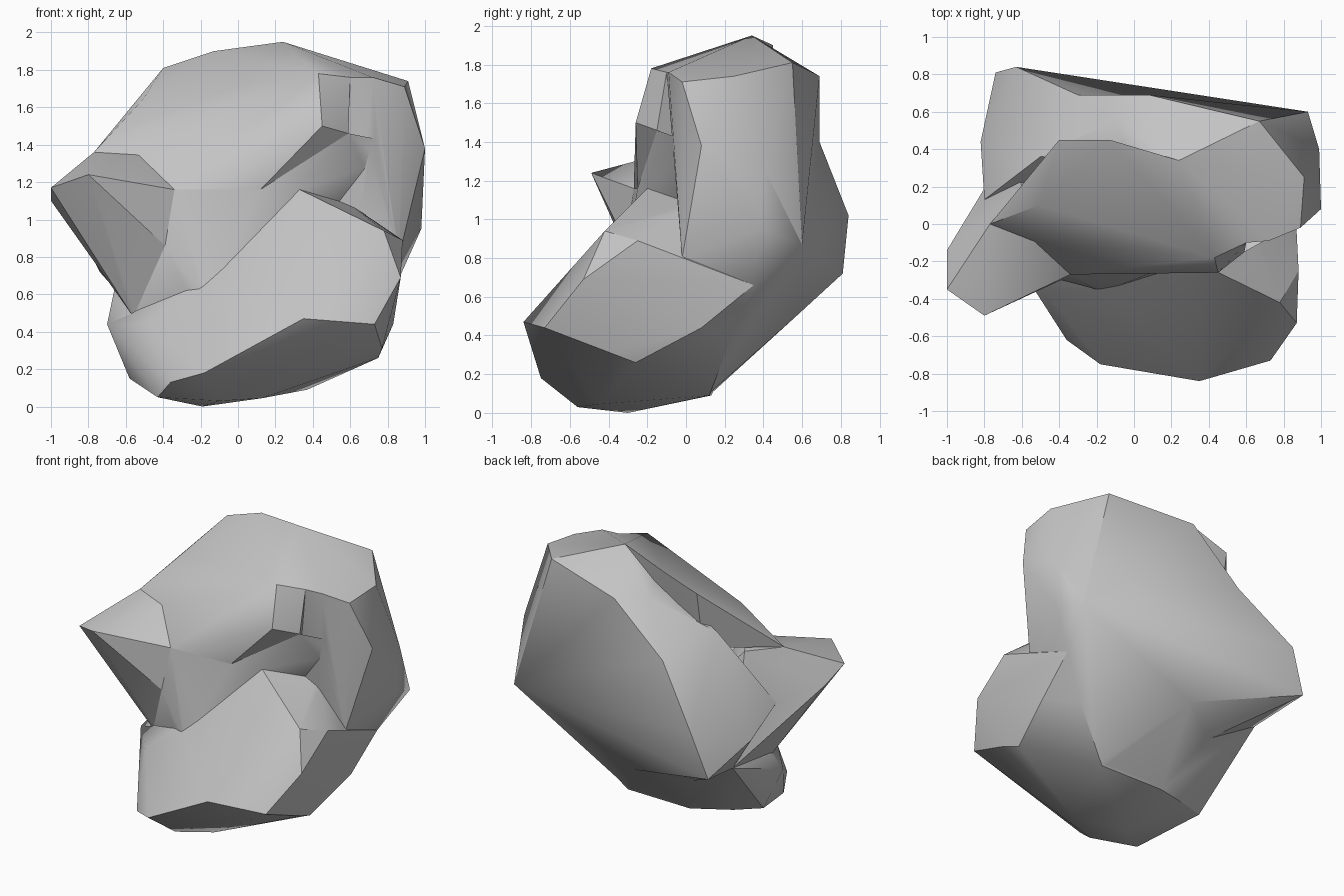
import bpy
import bmesh
import math

# Remove the default object
default_cube = bpy.data.objects.get("Cube")
if default_cube:
    bpy.data.objects.remove(default_cube, do_unlink=True)


def make_material(name, color):
    material = bpy.data.materials.new(name)
    material.use_nodes = True
    material.diffuse_color = color
    shader = material.node_tree.nodes.get("Principled BSDF")
    shader.inputs["Base Color"].default_value = color
    shader.inputs["Roughness"].default_value = 0.9
    return material


def make_chunk(name, corners):
    """Create one convex chunk of stone from its outer corners."""
    bm = bmesh.new()
    for corner in corners:
        bm.verts.new(corner)
    bmesh.ops.convex_hull(bm, input=bm.verts[:])
    loose = [vert for vert in bm.verts if not vert.link_faces]
    bmesh.ops.delete(bm, geom=loose, context="VERTS")
    bmesh.ops.recalc_face_normals(bm, faces=bm.faces[:])
    mesh = bpy.data.meshes.new(name)
    bm.to_mesh(mesh)
    bm.free()
    chunk = bpy.data.objects.new(name, mesh)
    bpy.context.collection.objects.link(chunk)
    return chunk


def fuse_chunks(base, additions):
    """Union the chunks into the base, then remove the spare chunks."""
    for addition in additions:
        union = base.modifiers.new("fuse_" + addition.name, "BOOLEAN")
        union.operation = "UNION"
        union.solver = "EXACT"
        union.object = addition
    depsgraph = bpy.context.evaluated_depsgraph_get()
    fused_mesh = bpy.data.meshes.new_from_object(base.evaluated_get(depsgraph))
    base.modifiers.clear()
    base.data = fused_mesh
    for addition in additions:
        bpy.data.objects.remove(addition, do_unlink=True)


# Broad slab leaning to the back
back_slab = make_chunk("back_slab", [
    (.24, .34, 1.95), (-.1, .56, 1.75), (.08, .69, 1.74), (.67, .55, 1.81),
    (.91, .25, 1.74), (.89, -.02, 1.71), (.72, -.09, 1.76), (.6, -.1, 1.76),
    (1, .08, 1.38), (.99, .4, 1.27), (.98, .38, .95), (.93, .6, .87),
    (.85, .35, .66), (.86, -.02, .8), (.6, .03, 1.08), (-.3, .69, 1.4),
    (-.5, .36, 1.53), (-.8, .13, 1.02), (-.82, .44, .88), (0, .57, .5),
])

# Bulge low on the back
back_bulge = make_chunk("back_bulge", [
    (-.63, .84, 1.02), (-.74, .81, .72), (-.82, .44, .88), (-.66, .42, .63),
    (-.3, .69, 1.4), (-.5, .36, 1.53), (-.8, .13, 1.02),
    (.93, .6, .87), (0, .57, .5), (-.22, .28, .37), (.1, .2, 1.2),
])

# Ramp under the back, running down to the foot
under_ramp = make_chunk("under_ramp", [
    (.93, .6, .87), (.85, .35, .66), (.65, .24, .4), (0, .57, .5),
    (-.22, .28, .37), (-.66, .42, .63), (.37, .12, .1), (-.12, .13, .1),
    (0, 0, .7),
])

# Upper front face with its sloping crown
crown = make_chunk("crown", [
    (.24, .34, 1.95), (-.13, .45, 1.9), (-.4, .45, 1.81),
    (-.4, .1, 1.64), (-.51, .1, 1.64), (-.77, 0, 1.36), (-.47, 0, 1.37),
    (.43, -.18, 1.78), (.45, -.26, 1.5), (.6, -.1, 1.76), (.59, -.15, 1.46),
    (.12, -.25, 1.16), (-.34, -.27, 1.16), (.4, .2, 1.2), (-.4, .38, 1.4),
])

# Heavy foot that bulges forward
foot = make_chunk("foot", [
    (.33, -.2, 1.16), (.6, .03, 1.08), (.78, -.42, .94), (.88, -.25, .89),
    (.87, -.53, .69), (.73, -.73, .44), (.35, -.84, .47), (.77, -.39, .31),
    (.75, -.26, .26), (.83, .08, .44), (.85, .35, .66), (.65, .24, .4),
    (.86, -.02, .8), (.37, .12, .09), (-.12, .13, .09), (-.4, .04, .12),
    (-.19, -.3, 0), (-.1, -.56, .03), (.13, -.45, .045), (-.43, -.48, .05),
    (-.58, -.04, .15), (-.7, -.09, .44), (-.36, -.62, .13),
    (-.18, -.75, .18), (-.48, -.35, .44), (-.66, .42, .63),
])

# Pointed ledge sticking out at the side
side_ledge = make_chunk("side_ledge", [
    (-.8, -.49, 1.24), (-1, -.35, 1.17), (-1, -.14, 1.1),
    (-.77, 0, 1.36), (-.47, 0, 1.37), (-.34, -.27, 1.16),
    (-.39, -.3, .86), (-.56, -.15, .48), (-.66, .42, .63),
    (-.8, .13, 1.02), (-.6, .2, 1.36), (-.2, .3, .9),
])

# Waist joining the crown to the foot
waist = make_chunk("waist", [
    (-.34, -.27, 1.16), (.12, -.25, 1.16), (-.39, -.3, .86),
    (-.16, -.36, .57), (-.03, -.18, .83), (.19, -.19, .87),
    (-.56, -.15, .48), (.33, -.2, 1.16), (.3, .3, 1), (-.4, .3, .8),
])

# Hollow shoulder beside the crown
shoulder = make_chunk("shoulder", [
    (.59, -.15, 1.46), (.33, -.2, 1.16), (.12, -.25, 1.16),
    (1, .08, 1.38), (.6, .03, 1.08), (.4, .3, 1.2),
])

# Fuse everything into one solid
rock = back_slab
fuse_chunks(rock, [
    back_bulge, under_ramp, crown, foot, side_ledge, waist, shoulder,
])
rock.name = "rock"
rock.data.name = "rock"
rock.data.materials.clear()
rock.data.materials.append(make_material("stone_grey", (.55, .55, .55, 1)))

# Soft facets with crisp ridges
bpy.ops.object.select_all(action="DESELECT")
rock.select_set(True)
bpy.context.view_layer.objects.active = rock
bpy.ops.object.shade_smooth_by_angle(angle=math.radians(30))
